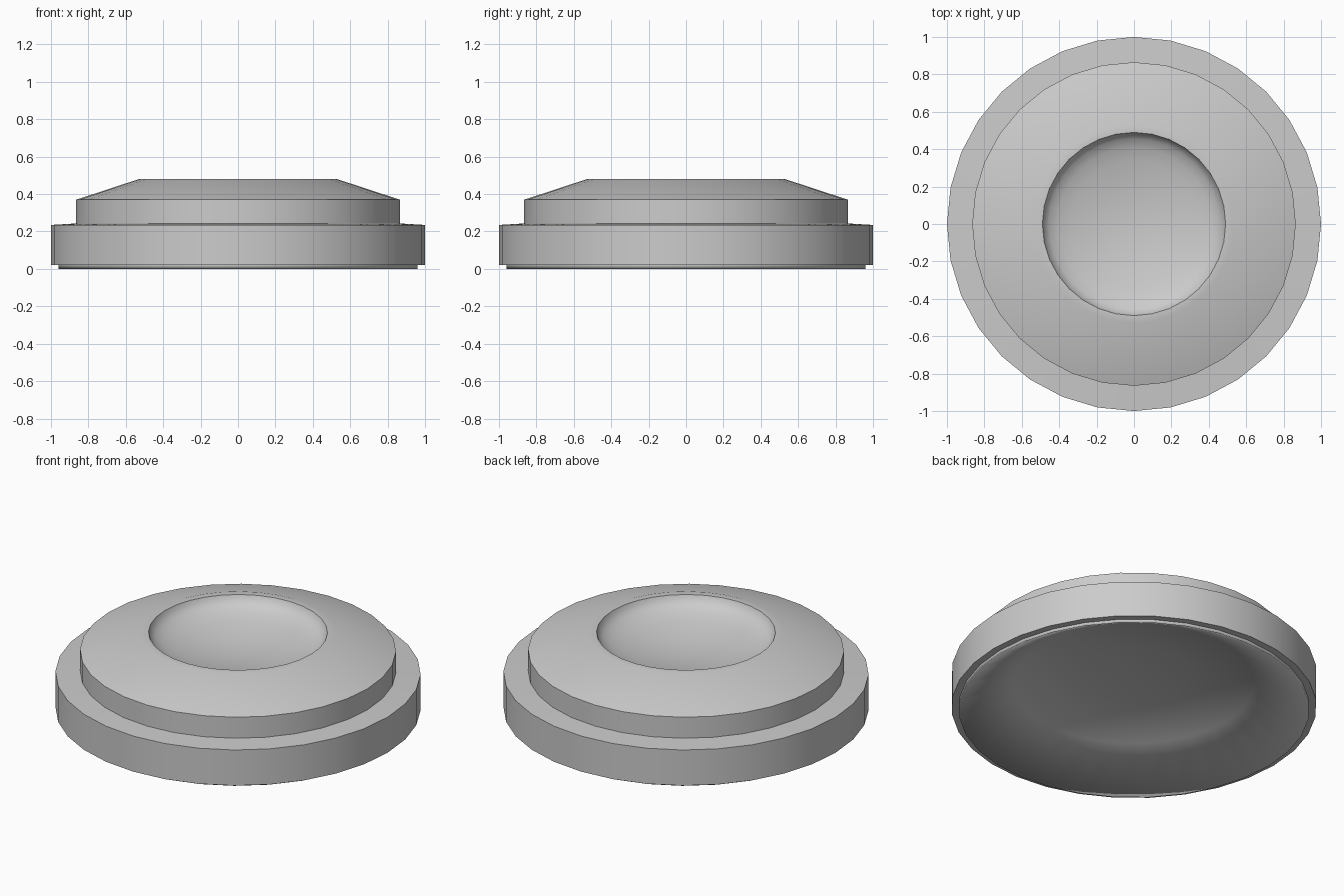
import bpy, bmesh, math

if "Cube" in bpy.data.objects:
    bpy.data.objects.remove(bpy.data.objects["Cube"])

SIDES = 32


def dish(radius, rim_z, depth, steps):
    """Parabolic dish points from just inside the rim to the centre; +depth goes up."""
    return [(radius * (1 - i / steps), rim_z + depth * (1 - (1 - i / steps) ** 2))
            for i in range(1, steps + 1)]


def lathe(name, profile):
    """Revolve a (radius, z) profile around the z axis."""
    bm = bmesh.new()
    verts = [bm.verts.new((r, 0, z)) for r, z in profile]
    edges = [bm.edges.new(pair) for pair in zip(verts, verts[1:])]
    bmesh.ops.spin(bm, geom=verts + edges, cent=(0, 0, 0), axis=(0, 0, 1),
                   angle=math.tau, steps=SIDES, use_duplicate=False)
    bmesh.ops.remove_doubles(bm, verts=bm.verts, dist=0.0005)
    bmesh.ops.recalc_face_normals(bm, faces=bm.faces)
    # smooth everywhere except hard creases; the foot rim at z = 0 stays soft
    for f in bm.faces:
        f.smooth = True
    for e in bm.edges:
        on_foot = all(v.co.z < 0.001 for v in e.verts)
        e.smooth = on_foot or e.calc_face_angle(0) < math.radians(30)
    mesh = bpy.data.meshes.new(name)
    bm.to_mesh(mesh)
    bm.free()
    ob = bpy.data.objects.new(name, mesh)
    bpy.context.collection.objects.link(ob)
    return ob


# hollow underside: ceiling, then a sloping wall out to the foot
underside = [(0, 0.24), (0.3, 0.225), (0.66, 0.17)]
# foot, wide base, ledge, raised collar, sloped shoulder and flat lip
outside = [(0.96, 0), (0.96, 0.02), (1, 0.02), (1, 0.235), (0.865, 0.243),
           (0.865, 0.37), (0.53, 0.48), (0.49, 0.48)]
# rounded drop at the lip, then the shallow bowl in the top
bowl = [(0.48, 0.455), (0.455, 0.432), (0.41, 0.41)] + dish(0.41, 0.41, -0.06, 6)

lathe("dished_round_base", underside + outside + bowl)
